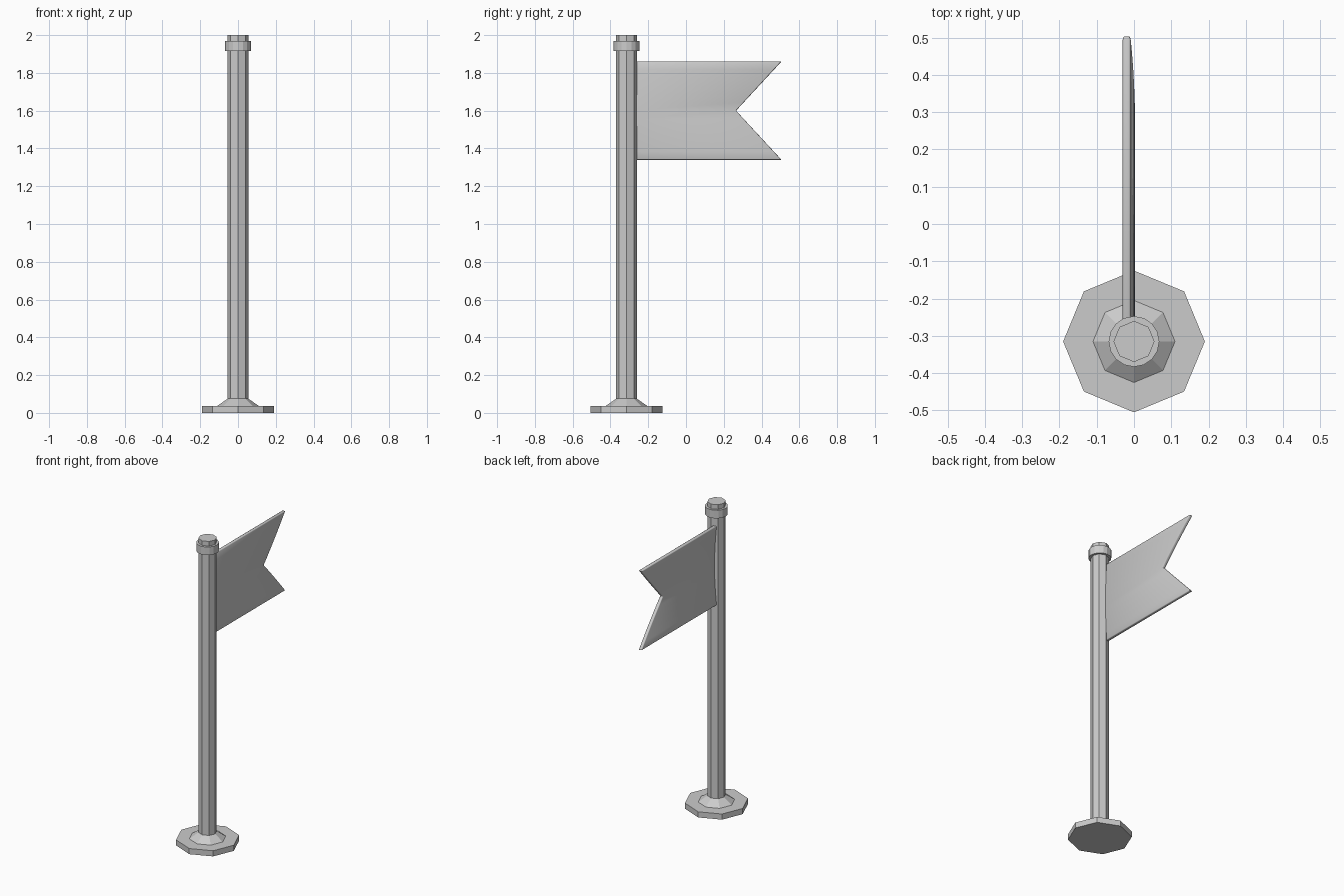
import bpy, bmesh, math

if "Cube" in bpy.data.objects:
    bpy.data.objects.remove(bpy.data.objects["Cube"])

POLE_Y = -0.315


def prism(name, sides, r_low, r_high, z_low, z_high):
    """Straight or tapered prism standing on the pole axis."""
    bpy.ops.mesh.primitive_cone_add(
        vertices=sides, radius1=r_low, radius2=r_high, depth=z_high - z_low,
        location=(0, POLE_Y, (z_low + z_high) / 2))
    bpy.context.object.name = name
    return bpy.context.object


# Foot plate, flared collar, pole and top ring
prism("base_plate", 8, 0.19, 0.19, 0.0, 0.037)
prism("base_collar", 8, 0.11, 0.055, 0.037, 0.075)
prism("pole", 8, 0.055, 0.055, 0.03, 2.0)
prism("top_ring", 16, 0.068, 0.068, 1.917, 1.97)

# Swallow-tailed flag, bowed slightly sideways between top and bottom
bm = bmesh.new()
rows, half = 12, 0.26
previous = None
for i in range(rows + 1):
    t = -1 + 2 * i / rows
    x = -0.02 + 0.012 * (1 - t * t)
    z = 1.6 + half * t
    y_end = 0.265 + 0.24 * abs(t)
    row = [bm.verts.new((x, y, z)) for y in (-0.29, y_end)]
    if previous:
        bm.faces.new((previous[0], previous[1], row[1], row[0]))
    previous = row
mesh = bpy.data.meshes.new("flag")
bm.to_mesh(mesh)
bm.free()
flag = bpy.data.objects.new("flag", mesh)
bpy.context.collection.objects.link(flag)

# Cloth thickness with a softened rim
solid = flag.modifiers.new("thickness", 'SOLIDIFY')
solid.thickness = 0.022
solid.offset = 0
bevel = flag.modifiers.new("soft_rim", 'BEVEL')
bevel.width = 0.005
bevel.segments = 2
bevel.limit_method = 'ANGLE'
bevel.angle_limit = math.radians(50)

bpy.ops.object.select_all(action='DESELECT')
flag.select_set(True)
bpy.context.view_layer.objects.active = flag
bpy.ops.object.shade_smooth_by_angle(angle=math.radians(30))
